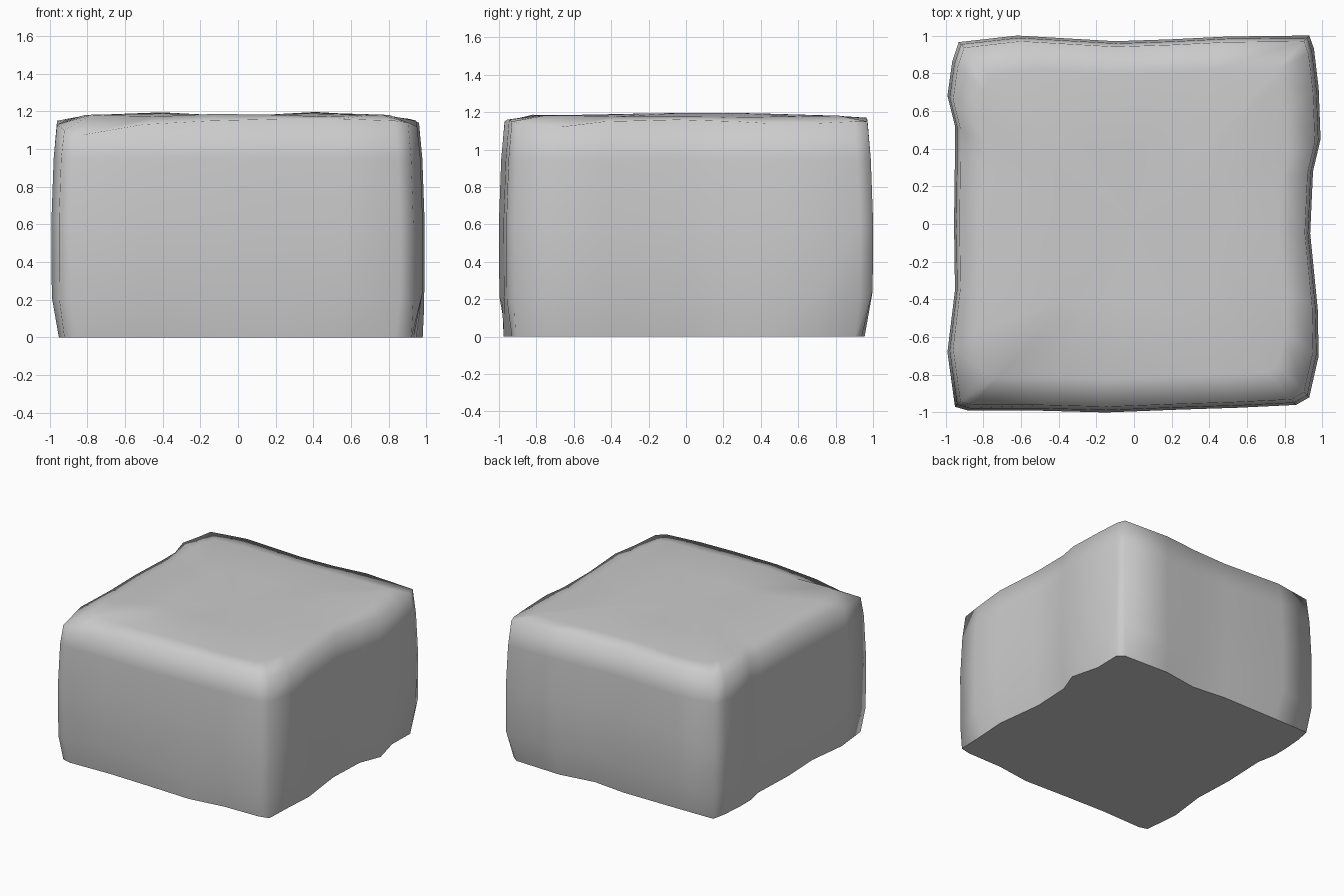
import bpy, bmesh, math

# Plan outline of the boulder, counter-clockwise from front left corner:
# x, y, height of the upper rim, how far the foot is tucked in
OUTLINE = [
    (-0.95, -0.97, 1.10, 0.02), (-0.88, -0.99, 1.07, 0.02), (-0.52, -0.99, 1.13, 0.03),
    (-0.15, -1.00, 1.15, 0.03), (0.24, -0.985, 1.16, 0.00), (0.55, -0.975, 1.16, 0.03),
    (0.86, -0.96, 1.15, 0.02), (0.93, -0.92, 1.14, 0.00), (0.98, -0.70, 1.12, 0.04),
    (0.975, -0.45, 1.15, 0.02), (0.935, -0.05, 1.16, 0.03), (0.95, 0.28, 1.15, 0.03),
    (0.99, 0.45, 1.14, 0.00), (0.98, 0.72, 1.14, 0.05), (0.955, 0.93, 1.15, 0.02),
    (0.93, 1.00, 1.15, 0.05), (0.50, 0.995, 1.17, 0.03), (0.20, 0.98, 1.16, 0.06),
    (-0.10, 0.97, 1.16, 0.02), (-0.62, 1.00, 1.16, 0.05), (-0.93, 0.965, 1.15, 0.02),
    (-0.965, 0.86, 1.14, 0.03), (-0.99, 0.68, 1.15, 0.04), (-0.95, 0.52, 1.14, 0.00),
    (-0.95, 0.38, 1.14, 0.03), (-0.955, 0.0, 1.15, 0.02), (-0.95, -0.35, 1.15, 0.03),
    (-0.99, -0.68, 1.13, 0.03),
]
N = len(OUTLINE)

stone = bpy.data.materials.new("stone grey")
stone.diffuse_color = (0.6, 0.6, 0.6, 1)

bm = bmesh.new()


def ring(place):
    return [bm.verts.new(place(*p)) for p in OUTLINE]


def shrink(x, y, d):
    return x * (1 - d), y * (1 - d)


def crown(x, y):
    """Gently uneven height of the top surface."""
    return 1.185 + 0.012 * math.cos(6.5 * (x + 0.5)) * math.cos(2.5 * (y - 0.1))


# Side rings from the foot up to the rim, then across the top
rings = [
    ring(lambda x, y, t, f: (*shrink(x, y, f + 0.01), 0.0)),
    ring(lambda x, y, t, f: (*shrink(x, y, 0.002), 0.17 + 1.5 * f)),
    ring(lambda x, y, t, f: (*shrink(x, y, 0.0), 0.62)),
    ring(lambda x, y, t, f: (*shrink(x, y, 0.012), 0.95)),
    ring(lambda x, y, t, f: (*shrink(x, y, 0.03), t)),
    ring(lambda x, y, t, f: (0.82 * x, 0.82 * y, crown(0.82 * x, 0.82 * y) - 0.005)),
    ring(lambda x, y, t, f: (0.42 * x, 0.42 * y, crown(0.42 * x, 0.42 * y))),
]
for low, high in zip(rings, rings[1:]):
    for i in range(N):
        j = (i + 1) % N
        bm.faces.new((low[i], low[j], high[j], high[i]))

# Top centre and flat underside
centre = bm.verts.new((0, 0, crown(0, 0)))
for i in range(N):
    bm.faces.new((rings[-1][i], rings[-1][(i + 1) % N], centre))
for f in bm.faces:
    f.smooth = True
base = bm.faces.new(list(reversed(rings[0])))
base.smooth = False
for e in base.edges:
    e.smooth = False

mesh = bpy.data.meshes.new("boulder")
bm.to_mesh(mesh)
bm.free()
mesh.materials.append(stone)
boulder = bpy.data.objects.new("boulder", mesh)
bpy.context.collection.objects.link(boulder)
